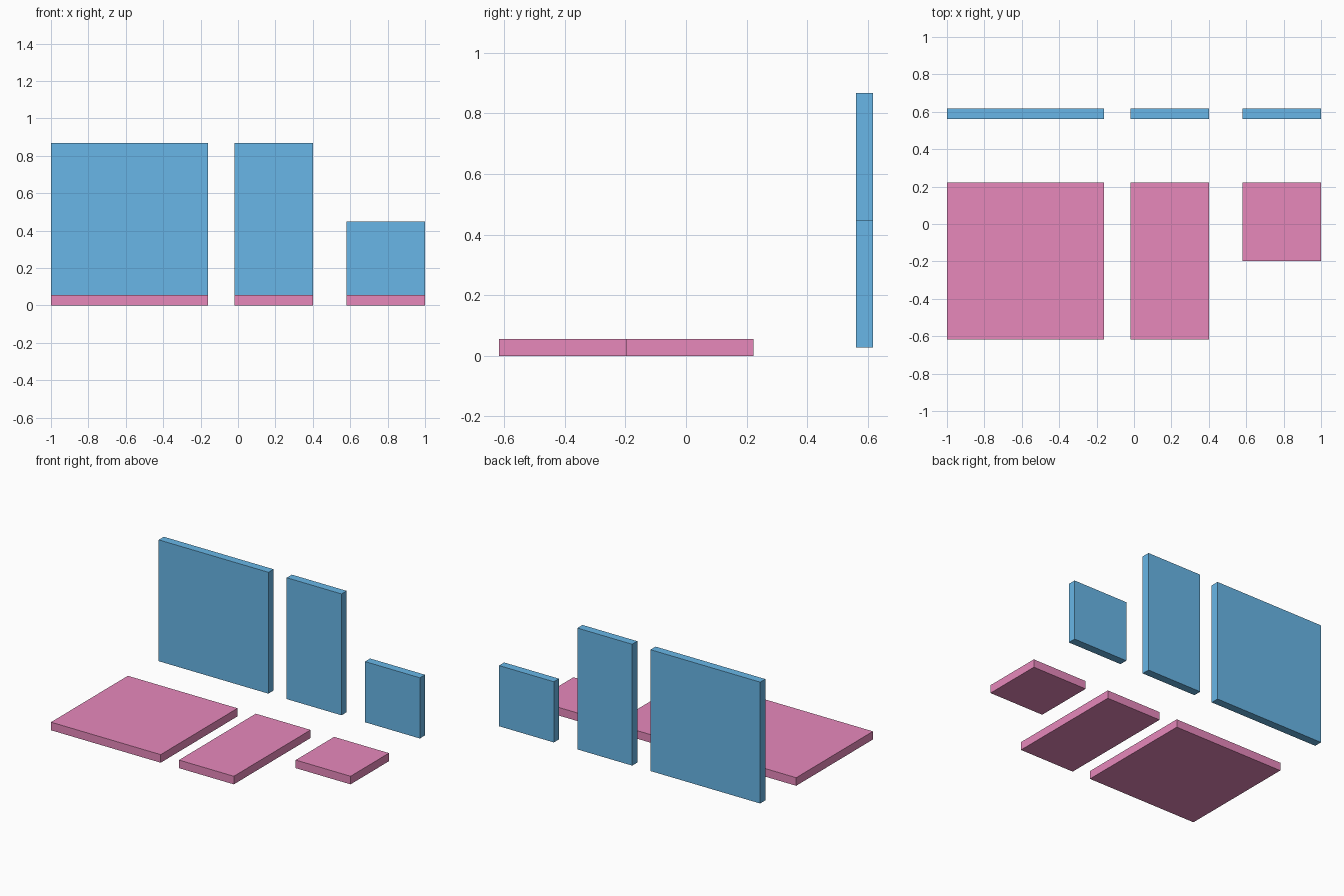
import bpy

if "Cube" in bpy.data.objects:
    bpy.data.objects.remove(bpy.data.objects["Cube"])


def material(name, rgb):
    mat = bpy.data.materials.new(name)
    mat.diffuse_color = (*rgb, 1)
    mat.use_nodes = True
    mat.node_tree.nodes["Principled BSDF"].inputs["Base Color"].default_value = mat.diffuse_color
    return mat


def panel(name, low, high, mat):
    """Box between two opposite corners."""
    centre = [(a + b) / 2 for a, b in zip(low, high)]
    bpy.ops.mesh.primitive_cube_add(size=1, location=centre)
    obj = bpy.context.object
    obj.name = name
    obj.scale = [b - a for a, b in zip(low, high)]
    bpy.ops.object.transform_apply(location=False, rotation=False, scale=True)
    obj.data.materials.append(mat)


pink = material("pink", (0.8, 0.25, 0.5))
blue = material("blue", (0.14, 0.47, 0.8))

UNIT = 0.42      # side of the smallest panel
THICK = 0.056
FRONT, BACK = -0.617, 0.617
FLOOR_BACK = FRONT + 2 * UNIT
WALL_BASE = 0.028

# Each size: left edge, width and length in units
sizes = {
    "large": (-1.0, 2, 2),
    "tall": (-0.02, 1, 2),
    "small": (0.58, 1, 1),
}

for name, (x, w, h) in sizes.items():
    right = x + w * UNIT
    # Panel lying flat, lined up along its back edge
    panel(f"{name}_floor_panel", (x, FLOOR_BACK - h * UNIT, 0),
          (right, FLOOR_BACK, THICK), pink)
    # Matching upright panel behind it
    panel(f"{name}_wall_panel", (x, BACK - THICK, WALL_BASE),
          (right, BACK, WALL_BASE + h * UNIT), blue)
